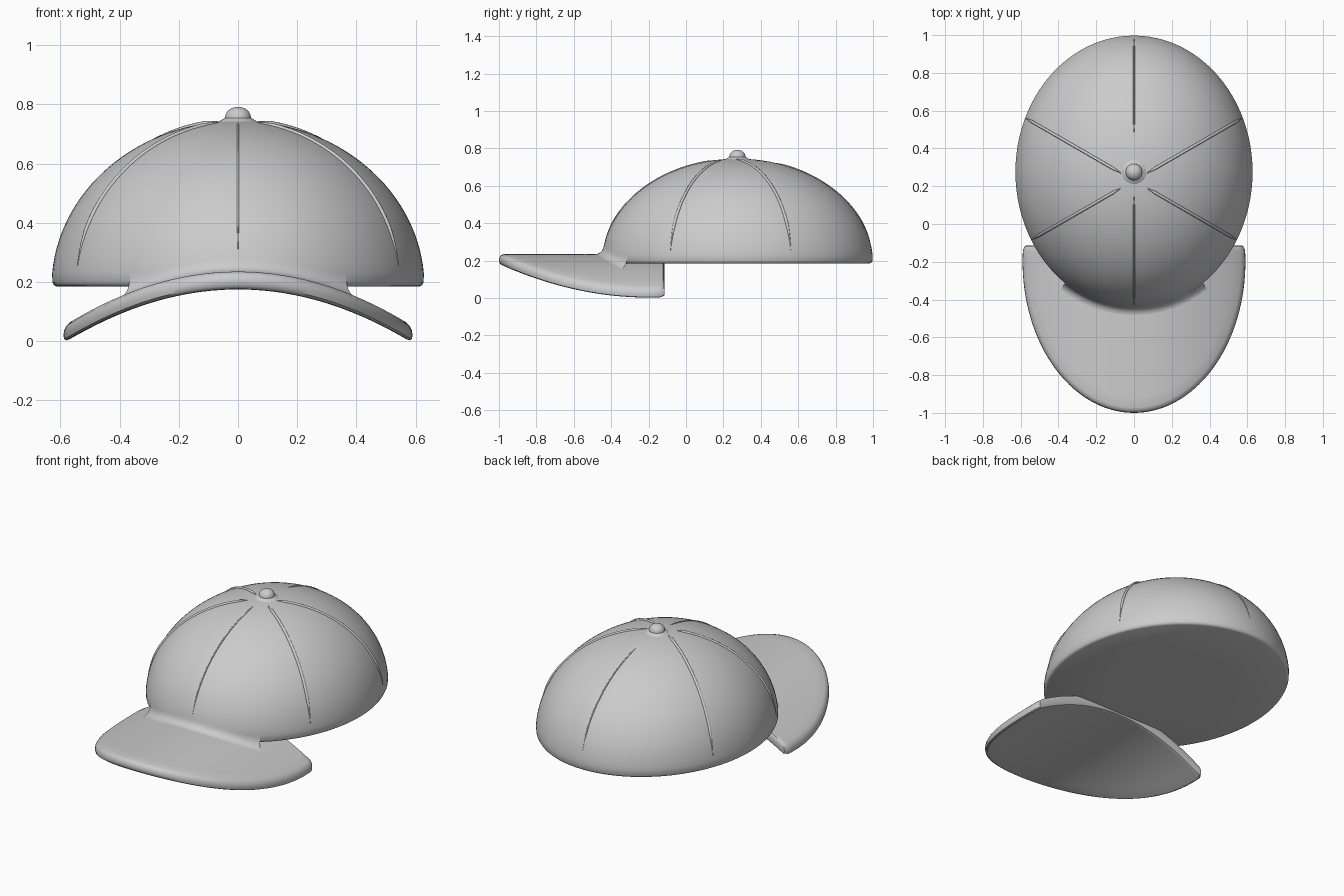
import bpy, bmesh, math
from mathutils import Vector

cube = bpy.data.objects.get("Cube")
if cube:
    bpy.data.objects.remove(cube)

# Single plain cloth colour
grey = bpy.data.materials.new("light_grey")
grey.use_nodes = True
COLOUR = (0.6, 0.6, 0.6, 1)
grey.diffuse_color = COLOUR
grey.node_tree.nodes["Principled BSDF"].inputs["Base Color"].default_value = COLOUR

# Crown ellipsoid: centre and radii
CY, BASE = 0.275, 0.185
RX, RY, RZ = 0.63, 0.725, 0.56


def finish(name, bm, angle=40):
    bmesh.ops.remove_doubles(bm, verts=bm.verts, dist=1e-5)
    bmesh.ops.recalc_face_normals(bm, faces=bm.faces)
    mesh = bpy.data.meshes.new(name)
    bm.to_mesh(mesh)
    bm.free()
    obj = bpy.data.objects.new(name, mesh)
    bpy.context.collection.objects.link(obj)
    mesh.materials.append(grey)
    bpy.ops.object.select_all(action="DESELECT")
    obj.select_set(True)
    bpy.context.view_layer.objects.active = obj
    bpy.ops.object.shade_smooth_by_angle(angle=math.radians(angle))
    return obj


def skin(name, rings, closed=True, angle=40):
    """Join successive rows of points with faces."""
    bm = bmesh.new()
    rows = [[bm.verts.new(p) for p in ring] for ring in rings]
    n = len(rows[0])
    for a, b in zip(rows, rows[1:]):
        for i in range(n if closed else n - 1):
            j = (i + 1) % n
            bm.faces.new((a[i], a[j], b[j], b[i]))
    return finish(name, bm, angle)


def circle(n):
    return [(math.cos(math.tau * i / n), math.sin(math.tau * i / n)) for i in range(n)]


def lathe(name, profile, rx, ry, n):
    rings = [[(rx * r * c, CY + ry * r * s, z) for c, s in circle(n)] for r, z in profile]
    return skin(name, rings)


# Crown: half ellipsoid with a flat underside and softened rim
profile = [(0, BASE), (0.5, BASE), (0.975, BASE), (0.988, BASE + 0.004), (0.996, BASE + 0.014)]
for i in range(1, 33):
    t = math.radians(2 + 88 * i / 32)
    profile.append((math.cos(t), BASE + RZ * math.sin(t)))
lathe("crown", profile, RX, RY, 96)

# Button on top, with a flared foot
button = [(0.085, 0.728), (0.062, 0.744), (0.048, 0.752)]
for i in range(11):
    t = math.pi / 2 * i / 10
    button.append((0.044 * math.cos(t), 0.754 + 0.038 * math.sin(t)))
lathe("top_button", button, 1, 1, 32)


# Visor: arched plate with a rounded edge
def visor_top(x):
    return 0.235 - 0.53 * x * x


def visor_bottom(x):
    return 0.175 - 0.52 * x * x


def visor_outline():
    a0 = -0.08
    pts = []
    for i in range(65):
        a = a0 + (math.pi - 2 * a0) * i / 64
        pts.append((0.59 * math.cos(a), -0.2 - 0.8 * math.sin(a)))
    pts += [(-0.575 + 1.15 * i / 24, -0.115) for i in range(25)]
    return pts


section = [(i / 12 * 0.96, 1) for i in range(13)]
section += [(0.983, 0.92), (0.996, 0.72), (1, 0.45), (0.995, 0.18), (0.98, 0.03)]
section += [(0.96 * (1 - i / 12), 0) for i in range(13)]
rings = []
for s, h in section:
    ring = []
    for x, y in visor_outline():
        px, py = x * s, -0.3 + (y + 0.3) * s
        ring.append((px, py, visor_bottom(px) * (1 - h) + visor_top(px) * h))
    rings.append(ring)
skin("visor", rings)


# Soft fillet where the visor meets the crown
def crown_point(a, z):
    k = math.sqrt(max(0, 1 - ((z - BASE) / RZ) ** 2))
    return Vector((RX * k * math.sin(a), CY - RY * k * math.cos(a), z))


rows = []
for i in range(49):
    a = -0.62 + 1.24 * i / 48
    z = BASE
    for _ in range(6):
        z = max(BASE, visor_top(crown_point(a, z).x))
    corner = crown_point(a, z)
    high = crown_point(a, z + 0.045)
    out = corner + Vector((math.sin(a), -math.cos(a), 0)) * 0.045
    out.z = visor_top(out.x) - 0.001
    corner.z = min(z, visor_top(corner.x))
    rows.append([high * (1 - t) ** 2 + corner * 2 * t * (1 - t) + out * t * t
                 for t in (k / 8 for k in range(9))])
skin("visor_fillet", rows, closed=False, angle=80)


# Seams: fine tapered ridges running from the button down the panels
def seam(name, angle, top, low, radius):
    origin = Vector((0, 0.23))
    d = Vector((math.cos(angle), math.sin(angle)))
    points = []
    r = top
    while r < 0.9:
        p = origin + d * r
        q = 1 - (p.x / RX) ** 2 - ((p.y - CY) / RY) ** 2
        if q <= 0:
            break
        z = BASE + RZ * math.sqrt(q)
        if z < low:
            break
        points.append((p.x, p.y, z))
        r += 0.006
    curve = bpy.data.curves.new(name, "CURVE")
    curve.dimensions = "3D"
    curve.bevel_depth = radius
    curve.bevel_resolution = 2
    spline = curve.splines.new("POLY")
    spline.points.add(len(points) - 1)
    for i, (p, q) in enumerate(zip(spline.points, points)):
        p.co = (*q, 1)
        p.radius = min(1, 0.2 + i / 10, 0.2 + (len(points) - 1 - i) / 8)
    spline.use_smooth = True
    curve.materials.append(grey)
    obj = bpy.data.objects.new(name, curve)
    bpy.context.collection.objects.link(obj)


for label, deg in (("back_left", 30), ("back_right", 150),
                   ("front_right", 210), ("front_left", 330)):
    seam("seam_" + label, math.radians(deg), 0.08, 0.25, 0.008)
seam("seam_front", math.radians(270), 0.08, 0.3, 0.004)
seam("seam_back", math.radians(90), 0.25, 0.3, 0.004)
